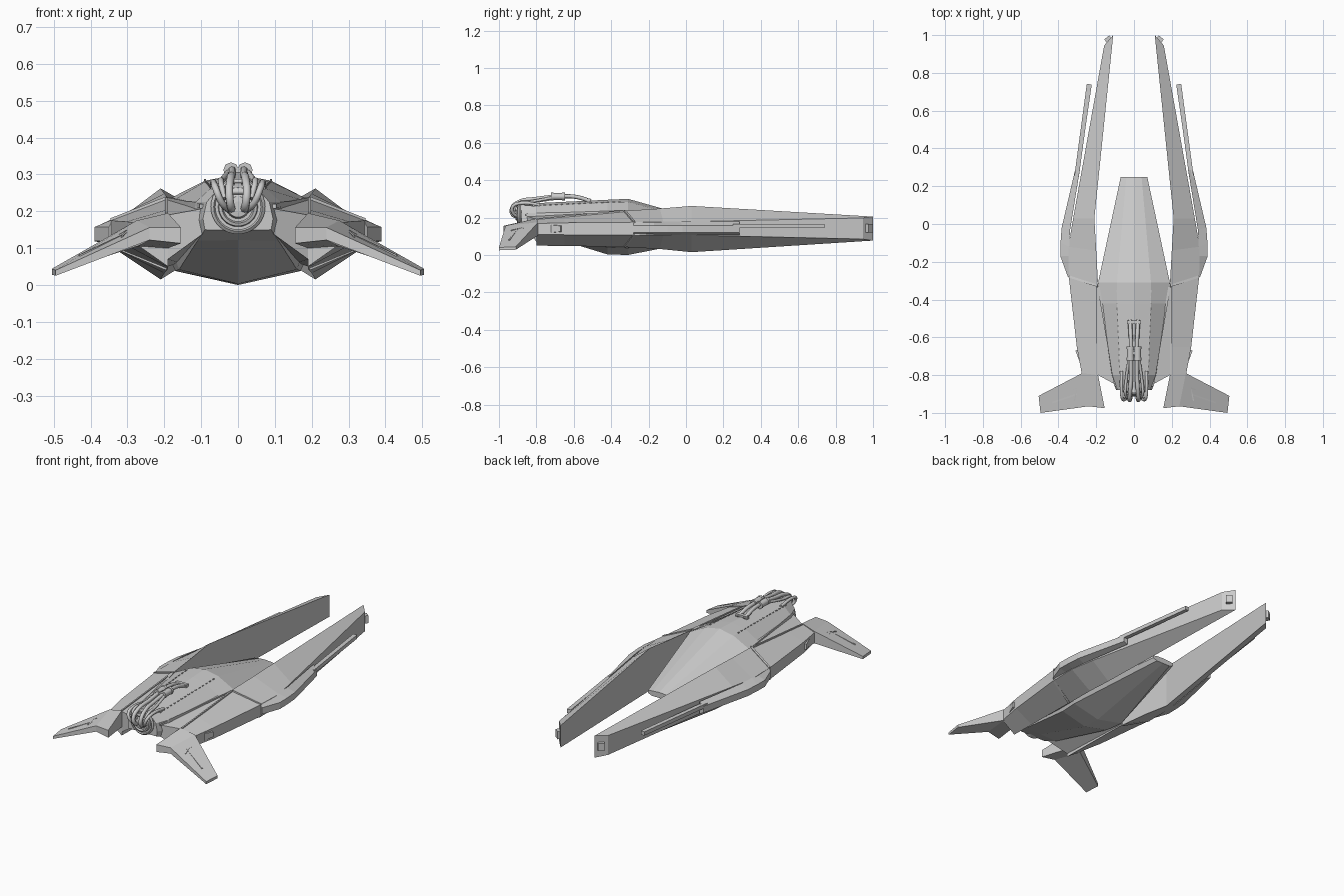
import bpy, bmesh, math
from mathutils import Vector


def finish(name, bm, mirror=False):
    bmesh.ops.recalc_face_normals(bm, faces=bm.faces)
    me = bpy.data.meshes.new(name)
    bm.to_mesh(me)
    bm.free()
    ob = bpy.data.objects.new(name, me)
    bpy.context.collection.objects.link(ob)
    if mirror:
        ob.modifiers.new("mirror", 'MIRROR')
    return ob


def loft(name, sections, mirror=True):
    """Skin closed loops of 3D points and cap both ends."""
    bm = bmesh.new()
    rings = [[bm.verts.new(p) for p in s] for s in sections]
    n = len(rings[0])
    for a, b in zip(rings, rings[1:]):
        for i in range(n):
            j = (i + 1) % n
            bm.faces.new((a[i], a[j], b[j], b[i]))
    bm.faces.new(rings[0])
    bm.faces.new(rings[-1])
    return finish(name, bm, mirror)


def bar(name, a, b, w, h, mirror=True):
    """Rectangular bar from a to b, w wide and h high."""
    a, b = Vector(a), Vector(b)
    d = (b - a).normalized()
    s = d.cross(Vector((0, 0, 1))).normalized()
    u = s.cross(d)
    offs = [s * x * w / 2 + u * z * h / 2 for x, z in ((1, 1), (-1, 1), (-1, -1), (1, -1))]
    return loft(name, [[p + o for o in offs] for p in (a, b)], mirror)


def pipe(name, pts, r, mirror=True):
    cu = bpy.data.curves.new(name, 'CURVE')
    cu.dimensions = '3D'
    cu.bevel_depth, cu.bevel_resolution, cu.resolution_u = r, 2, 6
    cu.use_fill_caps = True
    sp = cu.splines.new('BEZIER')
    sp.bezier_points.add(len(pts) - 1)
    for q, p in zip(sp.bezier_points, pts):
        q.co = p
        q.handle_left_type = q.handle_right_type = 'AUTO'
    ob = bpy.data.objects.new(name, cu)
    bpy.context.collection.objects.link(ob)
    if mirror:
        ob.modifiers.new("mirror", 'MIRROR')
    return ob


# Central hull: half profiles (x, z) from top centre to keel, per y station
hull = [
    (-.88, [(0, .272), (.05, .265), (.085, .225), (.095, .18), (.09, .15), (0, .148)]),
    (-.80, [(0, .277), (.075, .262), (.115, .225), (.12, .17), (.11, .12), (0, .122)]),
    (-.42, [(0, .295), (.09, .28), (.175, .23), (.18, .10), (.16, .042), (0, .003)]),
    (-.31, [(0, .30), (.09, .283), (.19, .232), (.19, .08), (.17, .038), (0, 0)]),
    (.25, [(0, .142), (.04, .14), (.07, .135), (.07, .12), (.045, .11), (0, .11)]),
]
loft("central_hull", [[(x, y, z) for x, z in p] + [(-x, y, z) for x, z in p[-2:0:-1]]
                      for y, p in hull], mirror=False)

# Shoulder wedges between hull nose and side hulls
loft("shoulder_wedge", [
    [(.08, -.86, .21), (.19, -.80, .19), (.19, -.80, .07), (.08, -.86, .15)],
    [(.16, -.33, .232), (.192, -.33, .232), (.192, -.33, .05), (.16, -.33, .06)]])

# Side hulls
loft("side_hull", [
    [(.19, -.80, .192), (.275, -.80, .168), (.275, -.80, .11), (.19, -.80, .05)],
    [(.19, -.65, .205), (.303, -.65, .172), (.303, -.65, .108), (.19, -.65, .048)],
    [(.19, -.33, .234), (.345, -.28, .175), (.345, -.28, .107), (.19, -.33, .044)]])
# Long rear blades
loft("rear_blade", [
    [(.19, -.325, .236), (.345, -.275, .177), (.345, -.275, .105), (.19, -.325, .042)],
    [(.20, -.14, .248), (.348, -.12, .175), (.348, -.12, .107), (.20, -.14, .032)],
    [(.21, .03, .262), (.322, .03, .178), (.322, .03, .106), (.21, .03, .015)],
    [(.11, 1.0, .205), (.158, .945, .198), (.158, .945, .085), (.11, 1.0, .077)]])
# Recessed light port on the blade end
bar("blade_end_port", (.128, .968, .142), (.144, .988, .142), .035, .045)

# Outer side plates and thin prongs
plate = [((.34, -.28), (.35, -.28)), ((.335, -.17), (.39, -.17)),
         ((.343, -.12), (.389, -.10)), ((.338, -.03), (.383, -.02)),
         ((.287, .285), (.312, .285))]
loft("side_plate", [
    [(*i, .178), (*o, .157), (*o, .119), (*i, .108)] for i, o in plate])
bar("side_prong", (.304, .25, .155), (.238, .74, .155), .024, .022)
bar("side_prong_rib", (.296, .27, .155), (.228, .735, .155), .008, .012)

# Front fins, swept down and out
loft("front_fin", [
    [(.19, -.80, .195), (.155, -.975, .156), (.155, -.975, .113), (.19, -.80, .10)],
    [(.275, -.79, .175), (.24, -.965, .156), (.24, -.965, .122), (.275, -.79, .105)],
    [(.505, -.91, .044), (.495, -1.0, .04), (.495, -1.0, .025), (.505, -.91, .028)]])
# Raised lines on the fins
bar("fin_line_long", (.30, -.90, .137), (.43, -.945, .076), .008, .012)
bar("fin_line_top", (.30, -.868, .145), (.39, -.90, .095), .006, .010)
bar("fin_line_end", (.30, -.868, .143), (.315, -.935, .128), .006, .010)

# Seam strips on top of the hulls
bar("hull_rim", (.187, -.335, .232), (.098, -.86, .214), .012, .012)
bar("side_hull_rim", (.194, -.335, .234), (.194, -.795, .192), .008, .008)
bar("blade_seam", (.193, -.327, .236), (.344, -.278, .177), .012, .008)
bar("belly_seam", (.193, -.327, .043), (.344, -.278, .107), .012, .006)

# Intake blocks on the flanks
loft("flank_intake", [
    [(.28, y, z) for y, z in ((-.73, .165), (-.66, .16), (-.66, .12), (-.73, .115))],
    [(x, y, z) for x, y, z in ((.292, -.72, .16), (.31, -.67, .155),
                               (.31, -.67, .125), (.292, -.72, .12))]])

# Rivet rows along the deck
for k in range(16):
    t = k / 15
    x, y, z = .09 - .018 * t, -.35 - .46 * t, .284 - .021 * t
    bar("deck_rivet", (x, y, z), (x, y - .012, z), .005, .006)


# Nozzle: stacked rings turned around the y axis
def turned(name, profile, cz, seg=32):
    bm = bmesh.new()
    rings = []
    for r, y in profile:
        rings.append([bm.verts.new((r * math.cos(2 * math.pi * i / seg), y,
                                    cz + r * math.sin(2 * math.pi * i / seg))) for i in range(seg)])
    for a, b in zip(rings, rings[1:]):
        for i in range(seg):
            j = (i + 1) % seg
            bm.faces.new((a[i], a[j], b[j], b[i]))
    bm.faces.new(rings[0])
    bm.faces.new(rings[-1])
    return finish(name, bm)


turned("nose_nozzle", [(.07, -.86), (.074, -.885), (.066, -.892), (.062, -.885), (.054, -.885),
                       (.052, -.9), (.044, -.903), (.04, -.89), (.032, -.89), (.028, -.91),
                       (.015, -.912)], .212)

# Pipes looping from the nozzle over the deck
pipe("inner_pipe", [(.015, -.885, .205), (.02, -.925, .215), (.024, -.93, .25),
                    (.021, -.89, .285), (.016, -.80, .30), (.016, -.71, .312)], .011)
pipe("outer_pipe", [(.02, -.885, .20), (.045, -.925, .225), (.06, -.925, .26),
                    (.066, -.88, .277), (.066, -.78, .268)], .009)
pipe("side_pipe", [(.036, -.92, .235), (.046, -.90, .275), (.042, -.83, .285),
                   (.026, -.71, .307)], .008)
# Coupling drums and rear pipes
pipe("coupling_drum", [(.019, -.72, .312), (.019, -.685, .312), (.019, -.65, .312)], .019)
for y in (-.715, -.655):
    pipe("coupling_ring", [(.019, y - .007, .312), (.019, y + .007, .312)], .021)
pipe("rear_pipe", [(.016, -.66, .314), (.017, -.60, .312), (.02, -.54, .298),
                   (.02, -.51, .285)], .011)
bar("rear_clamp", (-.036, -.52, .292), (.036, -.52, .292), .02, .02, mirror=False)
# Ribbed centre hose
for k in range(5):
    z = .225 + .014 * k
    pipe("centre_rib", [(-.013, -.905 + .004 * k, z), (.013, -.905 + .004 * k, z)], .007, mirror=False)
bar("centre_hose", (0, -.90, .27), (0, -.71, .30), .018, .014, mirror=False)
